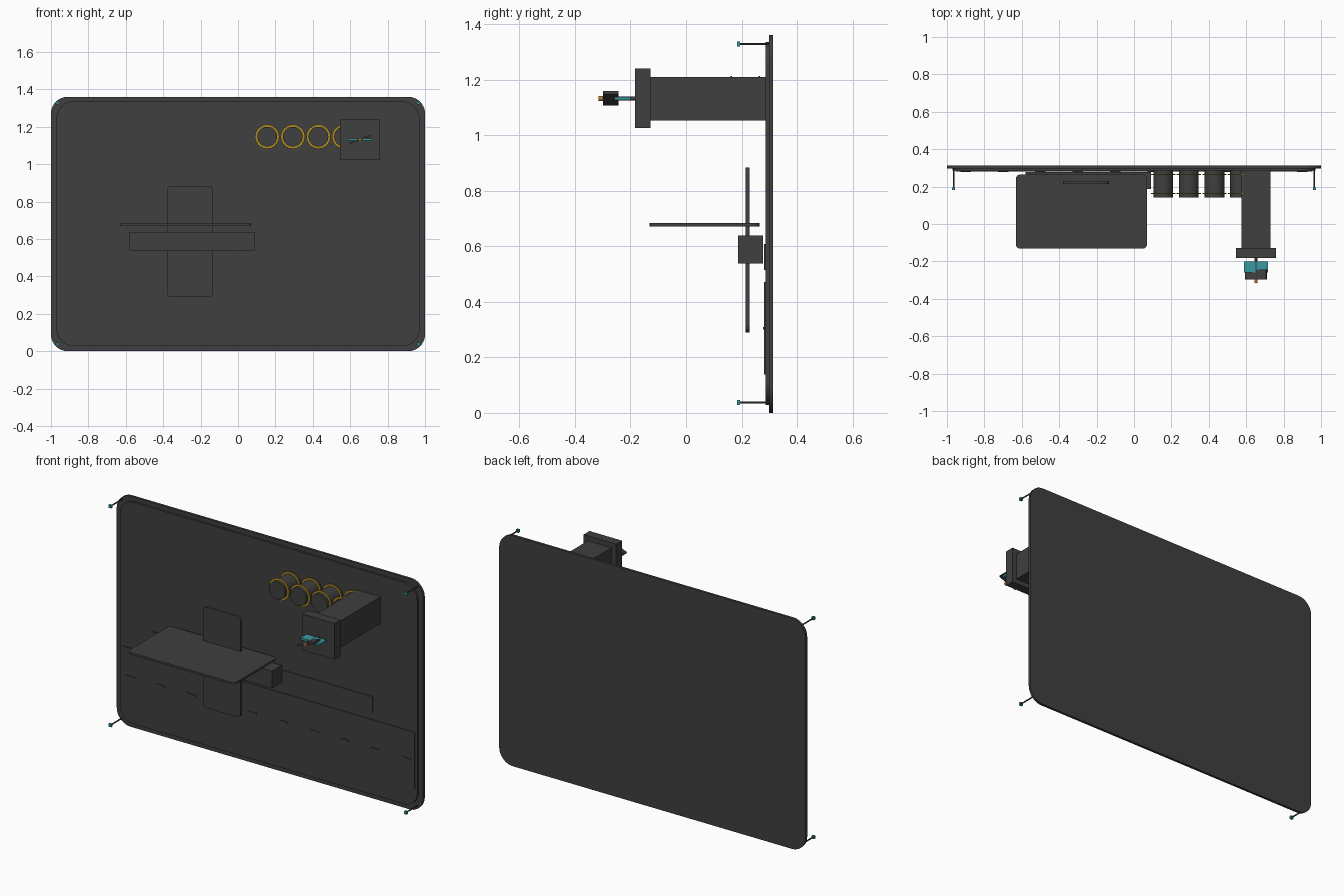
import bpy, bmesh, math
from mathutils import Matrix

if "Cube" in bpy.data.objects:
    bpy.data.objects.remove(bpy.data.objects["Cube"])

def mat(name, c):
    m = bpy.data.materials.new(name)
    m.diffuse_color = (*c, 1)
    m.use_nodes = True
    m.node_tree.nodes["Principled BSDF"].inputs["Base Color"].default_value = m.diffuse_color
    return m

DARK = mat("charcoal", (0.05, 0.05, 0.05))
TEAL = mat("teal", (0.04, 0.32, 0.36))
GOLD = mat("gold", (0.42, 0.26, 0.015))
COPPER = mat("copper", (0.45, 0.20, 0.05))

def finish(name, bm, m):
    bmesh.ops.recalc_face_normals(bm, faces=bm.faces)
    me = bpy.data.meshes.new(name)
    bm.to_mesh(me)
    bm.free()
    ob = bpy.data.objects.new(name, me)
    bpy.context.collection.objects.link(ob)
    me.materials.append(m)
    return ob

def box(name, x, y, z, m=DARK, round_axis=None, r=0.0, seg=6, tilt=0.0):
    """Box from ranges; edges along round_axis may be rounded, tilt turns about y."""
    bm = bmesh.new()
    bmesh.ops.create_cube(bm, size=1)
    size = [b - a for a, b in (x, y, z)]
    mid = [(a + b) / 2 for a, b in (x, y, z)]
    bmesh.ops.scale(bm, vec=size, verts=bm.verts)
    if r:
        k = round_axis
        edges = [e for e in bm.edges if abs(e.verts[0].co[k] - e.verts[1].co[k]) > 1e-5]
        bmesh.ops.bevel(bm, geom=edges, offset=r, segments=seg, profile=0.5, affect='EDGES')
    bm.transform(Matrix.Translation(mid) @ Matrix.Rotation(tilt, 4, 'Y'))
    return finish(name, bm, m)

def rod(name, x, z, y0, y1, r, m=DARK, n=32):
    """Cylinder along y."""
    bm = bmesh.new()
    bmesh.ops.create_cone(bm, cap_ends=True, segments=n, radius1=r, radius2=r, depth=y1 - y0)
    bm.transform(Matrix.Translation((x, (y0 + y1) / 2, z)) @ Matrix.Rotation(math.pi / 2, 4, 'X'))
    ob = finish(name, bm, m)
    smooth(ob)
    return ob

def ring(name, x, z, y, r0, r1, t, m, n=40):
    """Flat band around y."""
    bm = bmesh.new()
    prof = [(r0, y - t), (r1, y - t), (r1, y + t), (r0, y + t)]
    loops = [[bm.verts.new((x + r * math.cos(a), yy, z + r * math.sin(a))) for r, yy in prof]
             for a in (2 * math.pi * i / n for i in range(n))]
    for i in range(n):
        A, B = loops[i], loops[(i + 1) % n]
        for j in range(4):
            k = (j + 1) % 4
            bm.faces.new((A[j], A[k], B[k], B[j]))
    ob = finish(name, bm, m)
    smooth(ob)

def smooth(ob):
    bpy.ops.object.select_all(action='DESELECT')
    ob.select_set(True)
    bpy.context.view_layer.objects.active = ob
    bpy.ops.object.shade_smooth_by_angle(angle=math.radians(35))

# Backing board with raised front panel
box("back_board", (-1, 1), (0.298, 0.313), (0, 1.36), DARK, 1, 0.09, 10)
box("front_panel", (-0.97, 0.97), (0.286, 0.299), (0.028, 1.335), DARK, 1, 0.09, 10)

# Wide and narrow strips with centre dashes
box("wide_strip", (-0.955, 0.955), (0.281, 0.287), (0.138, 0.472))
for i in range(10):
    x = -0.9 + 0.2 * i
    box("strip_dash", (x - 0.028, x + 0.028), (0.277, 0.282), (0.3, 0.31))
box("narrow_strip", (-0.76, 0.68), (0.281, 0.287), (0.515, 0.608))

# Crossed plates and beam
box("beam", (-0.58, 0.092), (0.187, 0.277), (0.537, 0.638))
box("upright_plate", (-0.38, -0.133), (0.215, 0.229), (0.29, 0.884), DARK, 1, 0.025)
box("flat_plate", (-0.632, 0.07), (-0.132, 0.265), (0.671, 0.683), DARK, 2, 0.025)

# Row of drums with gold bands
for i in range(4):
    x = 0.156 + 0.137 * i
    rod("drum", x, 1.147, 0.142, 0.287, 0.053)
    for y in (0.163, 0.264):
        ring("drum_band", x, 1.147, y, 0.052, 0.065, 0.003, GOLD)

# Square arm and head
box("arm", (0.575, 0.73), (-0.13, 0.287), (1.052, 1.21))
box("arm_head", (0.545, 0.758), (-0.183, -0.128), (1.025, 1.239))

# Shaft, blades and tip
CX, CZ = 0.652, 1.132
rod("blade_shaft", CX, CZ, -0.305, -0.18, 0.007, DARK, 12)
box("rear_blade", (CX - 0.064, CX + 0.064), (-0.258, -0.2), (CZ - 0.006, CZ + 0.006), TEAL)
box("front_blade", (CX - 0.06, CX + 0.06), (-0.298, -0.243), (CZ - 0.005, CZ + 0.005),
    DARK, tilt=-math.radians(21))
rod("shaft_tip", CX, CZ, -0.315, -0.298, 0.009, COPPER, 12)

# Corner pins with teal tips
for x in (-0.964, 0.964):
    for z in (0.037, 1.328):
        rod("corner_pin", x, z, 0.19, 0.3, 0.004, DARK, 10)
        box("pin_tip", (x - 0.008, x + 0.008), (0.183, 0.195), (z - 0.009, z + 0.009), TEAL)
